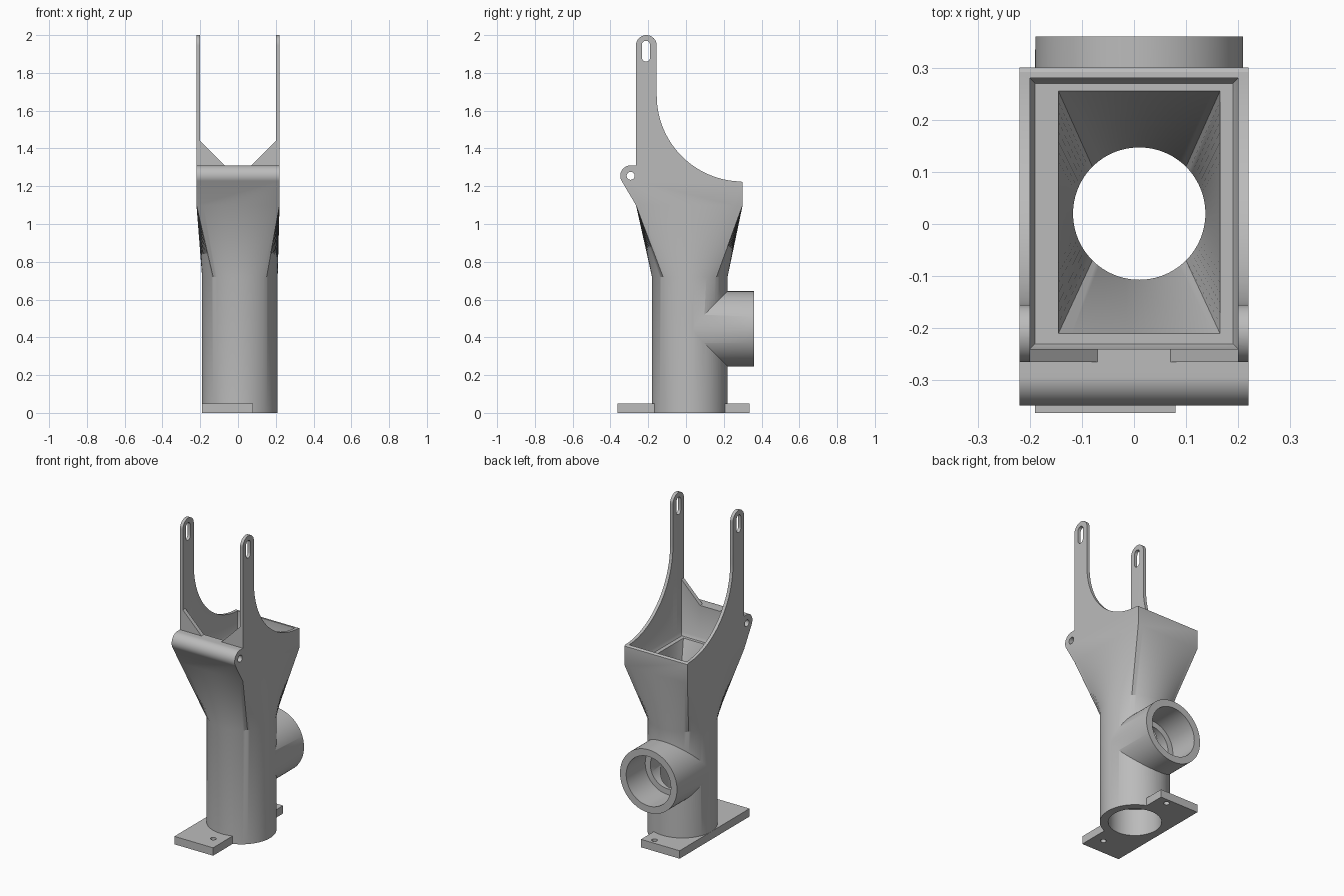
import bpy, bmesh
from math import sin, cos, pi, radians

cube = bpy.data.objects.get("Cube")
if cube:
    bpy.data.objects.remove(cube, do_unlink=True)

grey = bpy.data.materials.new("light_grey")
grey.use_nodes = True
COLOUR = (0.5, 0.5, 0.5, 1)
grey.diffuse_color = COLOUR
grey.node_tree.nodes["Principled BSDF"].inputs["Base Color"].default_value = COLOUR

CX, CY = 0.01, 0.02      # axis of the main tube
STEPS = 24               # segments per quarter turn


def circle(r, z):
    """Ring about the tube axis, starting on a diagonal."""
    angles = [pi / 4 + pi / 2 * i / STEPS for i in range(4 * STEPS)]
    return [(CX + r * cos(a), CY + r * sin(a), z) for a in angles]


def rectangle(x0, x1, y0, y1, z):
    """Ring with the same point count as a circle, corner on each diagonal."""
    corners = [(x1, y1), (x0, y1), (x0, y0), (x1, y0)]
    ring = []
    for k in range(4):
        a, b = corners[k], corners[(k + 1) % 4]
        for i in range(STEPS):
            t = i / STEPS
            ring.append((a[0] + (b[0] - a[0]) * t, a[1] + (b[1] - a[1]) * t, z))
    return ring


def arc(u, v, r, start, end, n=24):
    return [(u + r * cos(radians(start + (end - start) * i / n)),
             v + r * sin(radians(start + (end - start) * i / n))) for i in range(n + 1)]


def loft(name, rings):
    """Closed solid skinned through rings of equal length."""
    bm = bmesh.new()
    loops = [[bm.verts.new(p) for p in ring] for ring in rings]
    n = len(loops[0])
    for low, high in zip(loops, loops[1:]):
        for i in range(n):
            j = (i + 1) % n
            bm.faces.new((low[i], low[j], high[j], high[i]))
    bm.faces.new(loops[0][::-1])
    bm.faces.new(loops[-1])
    bmesh.ops.recalc_face_normals(bm, faces=bm.faces)
    mesh = bpy.data.meshes.new(name)
    bm.to_mesh(mesh)
    bm.free()
    mesh.materials.append(grey)
    obj = bpy.data.objects.new(name, mesh)
    bpy.context.collection.objects.link(obj)
    return obj


def prism(name, points, axis, lo, hi):
    """Extrude a 2D profile along x, y or z."""
    place = {"x": lambda p, d: (d, p[0], p[1]),
             "y": lambda p, d: (p[0], d, p[1]),
             "z": lambda p, d: (p[0], p[1], d)}[axis]
    return loft(name, [[place(p, d) for p in points] for d in (lo, hi)])


def disc(u, v, r, n=64):
    return arc(u, v, r, 0, 360 - 360 / n, n - 1)


def combine(target, tool, operation):
    mod = target.modifiers.new(tool.name, "BOOLEAN")
    mod.operation = operation
    mod.solver = "EXACT"
    mod.object = tool
    bpy.context.view_layer.objects.active = target
    bpy.ops.object.modifier_apply(modifier=mod.name)
    bpy.data.objects.remove(tool, do_unlink=True)


# Round tube flaring into a rectangular hopper
body = loft("hopper_body", [
    circle(0.2, 0), circle(0.2, 0.72),
    rectangle(-0.22, 0.22, -0.265, 0.30, 1.10),
    rectangle(-0.215, 0.215, -0.26, 0.295, 1.13)])

# Side outline: hinge barrel, upright arm with rounded tip, sweeping cut to the back
side = [(0.30, 1.10), (0.30, 1.22)]
side += arc(0.30, 1.68, 0.455, 269, 180, 32)
side += arc(-0.21, 1.945, 0.055, 0, 180)
side += [(-0.265, 1.31)]
side += arc(-0.293, 1.255, 0.055, 90, 210)
side += [(-0.265, 1.10)]
combine(body, prism("side_arms", side, "x", -0.22, 0.22), "UNION")

# Branch port on the back and mounting plate under the tube
combine(body, prism("branch_port", disc(CX, 0.445, 0.199, 96), "y", CY, 0.36), "UNION")
plate = [(-0.19, -0.363), (0.08, -0.363), (0.08, 0.335), (-0.19, 0.335)]
combine(body, prism("mounting_plate", plate, "z", 0, 0.05), "UNION")

# Hopper cavity, and the front opening that leaves two corner gussets
combine(body, loft("cavity", [
    rectangle(-0.19, 0.19, -0.23, 0.27, 1.09),
    rectangle(-0.2, 0.2, -0.24, 0.28, 1.11),
    rectangle(-0.2, 0.2, -0.24, 0.28, 2.1)]), "DIFFERENCE")
opening = [(-0.2, 2.1), (-0.2, 1.44), (-0.07, 1.31), (0.07, 1.31), (0.2, 1.44), (0.2, 2.1)]
combine(body, prism("front_opening", opening, "y", -0.4, -0.2), "DIFFERENCE")

# Funnel, main bore and the pipe socket at the bottom
combine(body, loft("bore", [
    circle(0.152, -0.1), circle(0.152, 0.17), circle(0.127, 0.17), circle(0.127, 0.72),
    rectangle(-0.145, 0.165, -0.21, 0.255, 1.09),
    rectangle(-0.145, 0.165, -0.21, 0.255, 1.3)]), "DIFFERENCE")

# Branch bore with its wider socket
combine(body, prism("branch_bore", disc(CX, 0.445, 0.12), "y", CY, 0.3), "DIFFERENCE")
combine(body, prism("branch_socket", disc(CX, 0.445, 0.156), "y", 0.17, 0.5), "DIFFERENCE")

# Hinge pin hole, slots in the arm tips and screw holes in the plate
combine(body, prism("hinge_hole", disc(-0.293, 1.255, 0.021, 32), "x", -0.5, 0.5), "DIFFERENCE")
slot = arc(-0.212, 1.948, 0.022, 0, 180, 12) + arc(-0.212, 1.882, 0.022, 180, 360, 12)
combine(body, prism("arm_slots", slot, "x", -0.5, 0.5), "DIFFERENCE")
for y in (-0.26, 0.30):
    combine(body, prism("screw_hole", disc(CX, y, 0.017, 24), "z", -0.1, 0.1), "DIFFERENCE")

# Smooth the round faces and keep the edges crisp
bpy.ops.object.select_all(action="DESELECT")
body.select_set(True)
bpy.context.view_layer.objects.active = body
bpy.ops.object.shade_smooth_by_angle(angle=radians(30))
